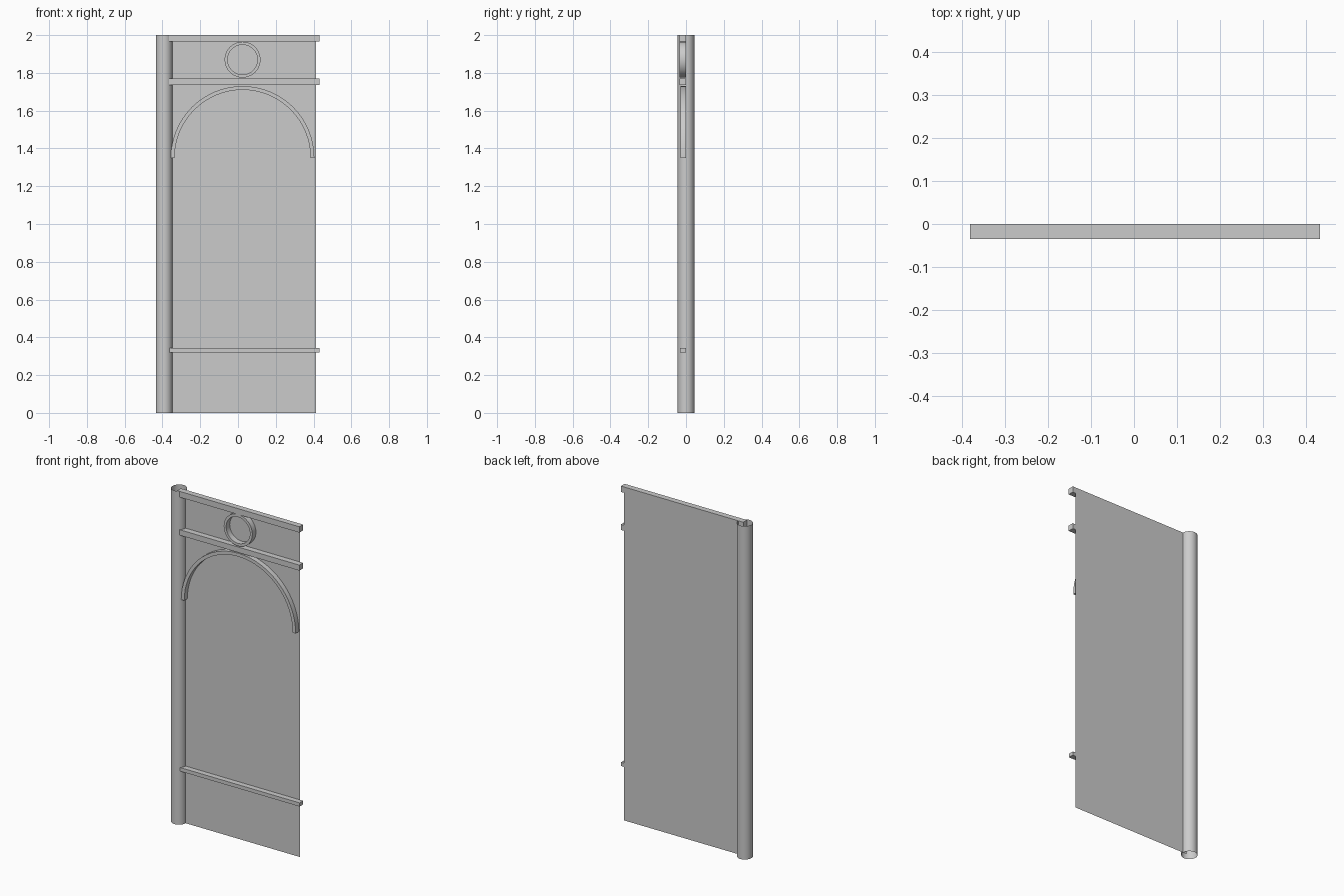
import bpy, bmesh, math

if "Cube" in bpy.data.objects:
    bpy.data.objects.remove(bpy.data.objects["Cube"])


def finish(name, bm, smooth=False):
    if smooth:
        for f in bm.faces:
            f.smooth = True
    me = bpy.data.meshes.new(name)
    bm.to_mesh(me)
    bm.free()
    ob = bpy.data.objects.new(name, me)
    bpy.context.collection.objects.link(ob)
    if smooth:
        bpy.ops.object.select_all(action='DESELECT')
        ob.select_set(True)
        bpy.context.view_layer.objects.active = ob
        bpy.ops.object.shade_smooth_by_angle(angle=math.radians(35))
    return ob


def rail(name, x0, x1, z0, z1, depth):
    bm = bmesh.new()
    bmesh.ops.create_cube(bm, size=1)
    for v in bm.verts:
        v.co.x = (x0 + x1) / 2 + v.co.x * (x1 - x0)
        v.co.y = -depth / 2 + v.co.y * depth
        v.co.z = (z0 + z1) / 2 + v.co.z * (z1 - z0)
    return finish(name, bm)


def band(name, cx, cz, r_in, r_out, depth, sweep, steps):
    """Rectangular section swept round a circle or part of one."""
    bm = bmesh.new()
    closed = sweep > 6.28
    section = [(r_in, 0), (r_out, 0), (r_out, -depth), (r_in, -depth)]
    loops = []
    for i in range(steps if closed else steps + 1):
        a = sweep * i / steps
        loops.append([bm.verts.new((cx + r * math.cos(a), y, cz + r * math.sin(a)))
                      for r, y in section])
    for i in range(steps):
        a, b = loops[i], loops[(i + 1) % len(loops)]
        for j in range(4):
            k = (j + 1) % 4
            bm.faces.new((a[j], a[k], b[k], b[j]))
    if not closed:
        bm.faces.new(loops[0])
        bm.faces.new(loops[-1])
    bmesh.ops.recalc_face_normals(bm, faces=bm.faces)
    return finish(name, bm, True)


# hinge post: open-ended round tube
bm = bmesh.new()
bmesh.ops.create_cone(bm, cap_ends=False, segments=32, radius1=0.044, radius2=0.044, depth=2)
bmesh.ops.translate(bm, verts=bm.verts, vec=(-0.391, 0, 1))
finish("hinge_post", bm, True)

# thin door panel: a single sheet
bm = bmesh.new()
bm.faces.new([bm.verts.new((x, 0, z)) for x, z in
              ((-0.37, 0), (0.412, 0), (0.412, 2), (-0.37, 2))])
finish("door_panel", bm)

# horizontal rails
for name, z0, z1, depth in (("top_rail", 1.965, 2.0, 0.035),
                            ("middle_rail", 1.737, 1.77, 0.035),
                            ("lower_rail", 0.321, 0.343, 0.033)):
    rail(name, -0.38, 0.432, z0, z1, depth)

# arch and round moulding
band("arch_moulding", 0.024, 1.35, 0.36, 0.38, 0.03, math.pi, 32)
band("round_moulding", 0.024, 1.87, 0.079, 0.095, 0.034, 2 * math.pi, 40)
